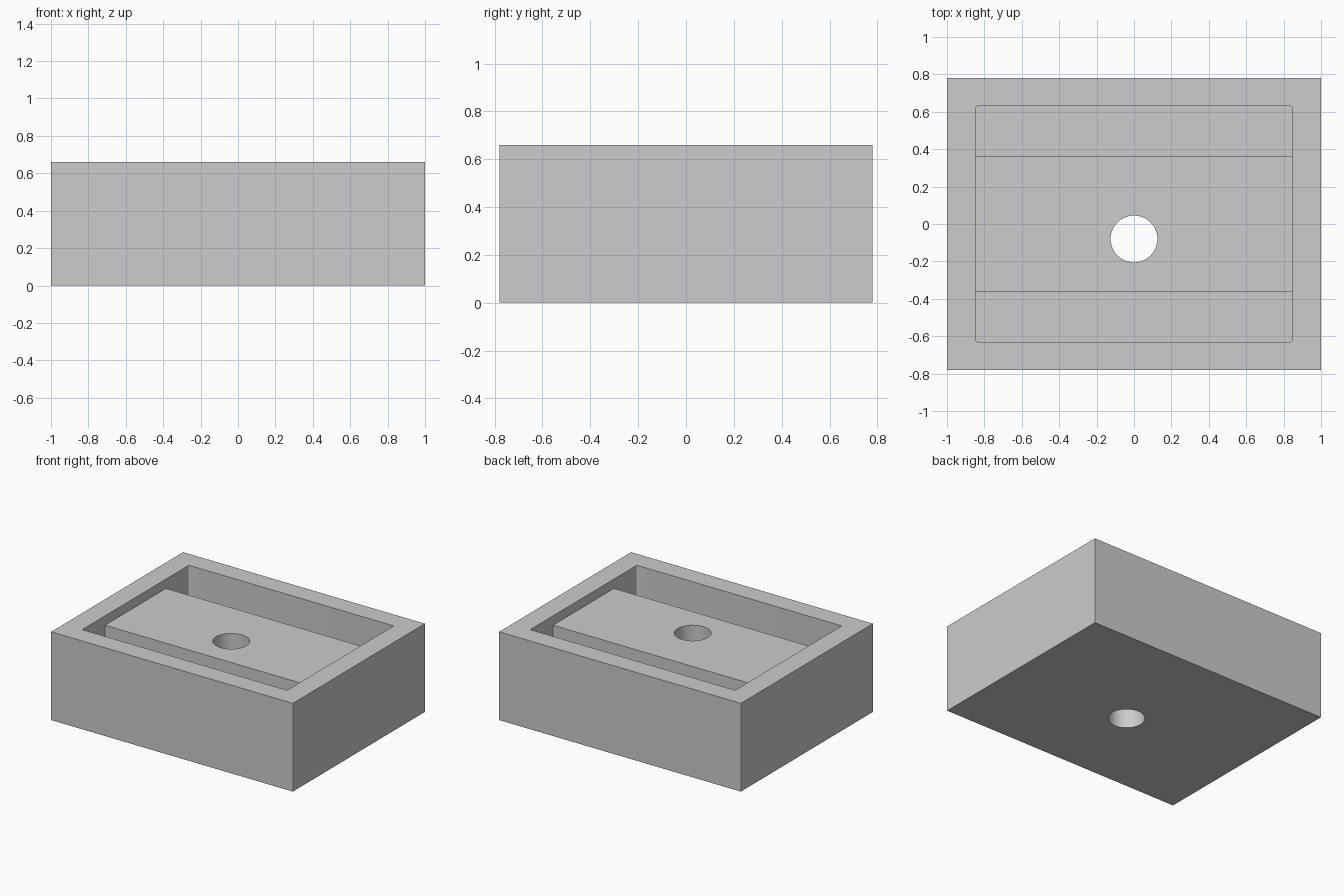
import bpy
import bmesh
from mathutils import Matrix, Vector

default = bpy.data.objects.get("Cube")
if default:
    bpy.data.objects.remove(default, do_unlink=True)

# Overall sizes
LENGTH, DEPTH, HEIGHT = 2.0, 1.56, 0.66
WALL, FLOOR = 0.15, 0.15
SHELF_TOP, SHELF_DEPTH = 0.59, 0.72

grey = bpy.data.materials.new("plain_grey")
grey.use_nodes = True
COLOUR = (0.604, 0.604, 0.604, 1)
grey.diffuse_color = COLOUR
grey.node_tree.nodes["Principled BSDF"].inputs["Base Color"].default_value = COLOUR


def finish(name, bm):
    mesh = bpy.data.meshes.new(name)
    bm.to_mesh(mesh)
    bm.free()
    mesh.materials.append(grey)
    obj = bpy.data.objects.new(name, mesh)
    bpy.context.collection.objects.link(obj)
    return obj


def block(name, sx, sy, z0, z1, corner=0):
    """Centred box from z0 to z1, with optionally rounded upright edges."""
    bm = bmesh.new()
    place = Matrix.Translation((0, 0, (z0 + z1) / 2)) @ Matrix.Diagonal((sx, sy, z1 - z0, 1))
    bmesh.ops.create_cube(bm, size=1, matrix=place)
    if corner:
        upright = [e for e in bm.edges
                   if abs((e.verts[0].co - e.verts[1].co).normalized().z) > 0.9]
        bmesh.ops.bevel(bm, geom=upright, offset=corner, segments=4,
                        profile=0.5, affect='EDGES')
    return finish(name, bm)


def rod(name, radius, centre, height):
    bm = bmesh.new()
    bmesh.ops.create_cone(bm, cap_ends=True, segments=64, radius1=radius, radius2=radius,
                          depth=height, matrix=Matrix.Translation(Vector(centre)))
    return finish(name, bm)


def combine(target, tool, operation):
    """Apply a boolean to the target and remove the tool."""
    mod = target.modifiers.new(operation.lower(), 'BOOLEAN')
    mod.operation = operation
    mod.solver = 'EXACT'
    mod.object = tool
    tool.hide_render = True
    bpy.ops.object.select_all(action='DESELECT')
    bpy.context.view_layer.objects.active = target
    target.select_set(True)
    bpy.ops.object.modifier_apply(modifier=mod.name)
    bpy.data.objects.remove(tool, do_unlink=True)


# Outer tray with a hollowed pocket
tray = block("tray", LENGTH, DEPTH, 0, HEIGHT)
pocket = block("pocket_cutter", LENGTH - 2 * WALL - 0.005, DEPTH - 2 * WALL,
               FLOOR, HEIGHT + 0.2, corner=0.012)
combine(tray, pocket, 'DIFFERENCE')

# Raised shelf running from wall to wall between the two channels
shelf = block("shelf", LENGTH - WALL, SHELF_DEPTH, FLOOR / 2, SHELF_TOP)
combine(tray, shelf, 'UNION')

# Round hole through shelf and floor
hole = rod("hole_cutter", 0.125, (0, -0.08, HEIGHT / 2), HEIGHT * 2)
combine(tray, hole, 'DIFFERENCE')

bpy.ops.object.shade_smooth_by_angle()
